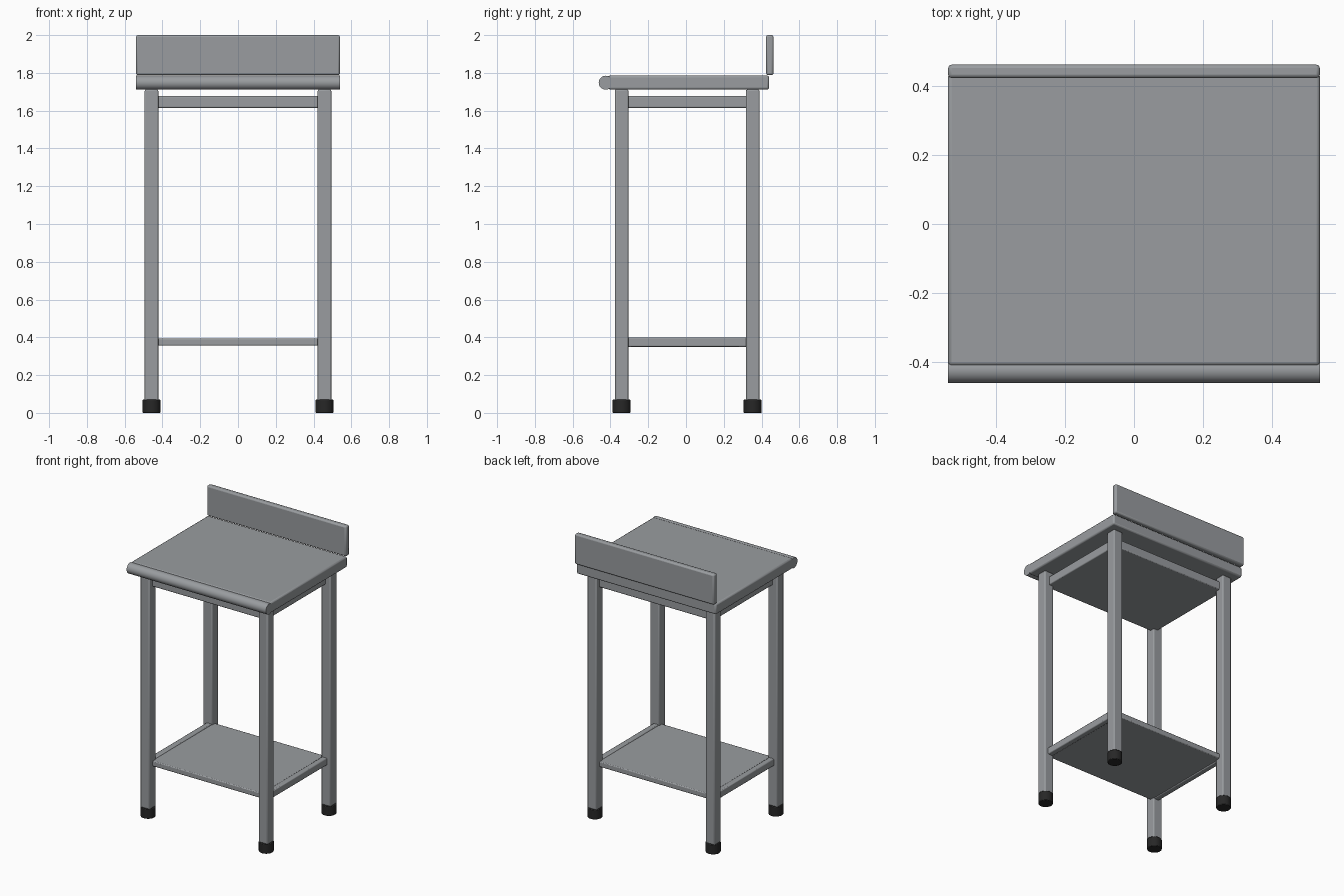
import bpy
import math

cube = bpy.data.objects.get("Cube")
if cube:
    bpy.data.objects.remove(cube, do_unlink=True)


def material(name, rgb):
    mat = bpy.data.materials.new(name)
    mat.use_nodes = True
    mat.diffuse_color = (*rgb, 1)
    mat.node_tree.nodes["Principled BSDF"].inputs["Base Color"].default_value = (*rgb, 1)
    return mat


steel = material("brushed steel", (0.32, 0.335, 0.35))
rubber = material("black rubber", (0.02, 0.02, 0.02))


def finish(name, mat, bevel, segments=2):
    obj = bpy.context.object
    obj.name = name
    obj.data.materials.append(mat)
    if bevel:
        mod = obj.modifiers.new("rounded edges", "BEVEL")
        mod.width = bevel
        mod.segments = segments
        mod.limit_method = "ANGLE"
        mod.angle_limit = math.radians(40)
    bpy.ops.object.shade_smooth_by_angle(angle=math.radians(35))
    return obj


def box(name, x, y, z, bevel=0.008):
    """Box spanning the (low, high) range on each axis."""
    spans = (x, y, z)
    bpy.ops.mesh.primitive_cube_add(size=1, location=[(a + b) / 2 for a, b in spans])
    bpy.context.object.scale = [b - a for a, b in spans]
    bpy.ops.object.transform_apply(location=False, rotation=False, scale=True)
    return finish(name, steel, bevel)


HALF = 0.54             # half width of the worktop
LEG_X = 0.458           # leg centre lines
LEG_Y = {"front": -0.341, "back": 0.353}
LEG_R = 0.036           # half thickness of a leg

# Worktop with rolled front edge and rear splashback
box("worktop", (-HALF, HALF), (-0.412, 0.44), (1.712, 1.786), 0.01)
bpy.ops.mesh.primitive_cylinder_add(vertices=32, radius=0.037, depth=2 * HALF,
                                    location=(0, -0.425, 1.748),
                                    rotation=(0, math.pi / 2, 0))
finish("rolled_front_edge", steel, 0)
box("splashback", (-HALF, HALF), (0.424, 0.463), (1.788, 2.0), 0.01)

# Legs and rubber feet
for side, sx in (("left", 1), ("right", -1)):
    for end, y in LEG_Y.items():
        x = sx * LEG_X
        box(f"{end}_{side}_leg", (x - LEG_R, x + LEG_R), (y - LEG_R, y + LEG_R),
            (0.06, 1.712), 0.008)
        bpy.ops.mesh.primitive_cylinder_add(vertices=32, radius=0.048, depth=0.07,
                                            location=(x, y, 0.035))
        finish(f"{end}_{side}_foot", rubber, 0.004)

# Support panel under the worktop
front, back = LEG_Y.values()
box("support_panel", (-LEG_X, LEG_X), (front, back), (1.615, 1.677), 0.006)

# Lower shelf between two side rails
box("lower_shelf", (-0.435, 0.435), (front, back), (0.356, 0.394), 0.006)
for side, sx in (("left", 1), ("right", -1)):
    x = sx * 0.447
    box(f"{side}_shelf_rail", (x - 0.02, x + 0.02), (front, back), (0.35, 0.4), 0.006)
